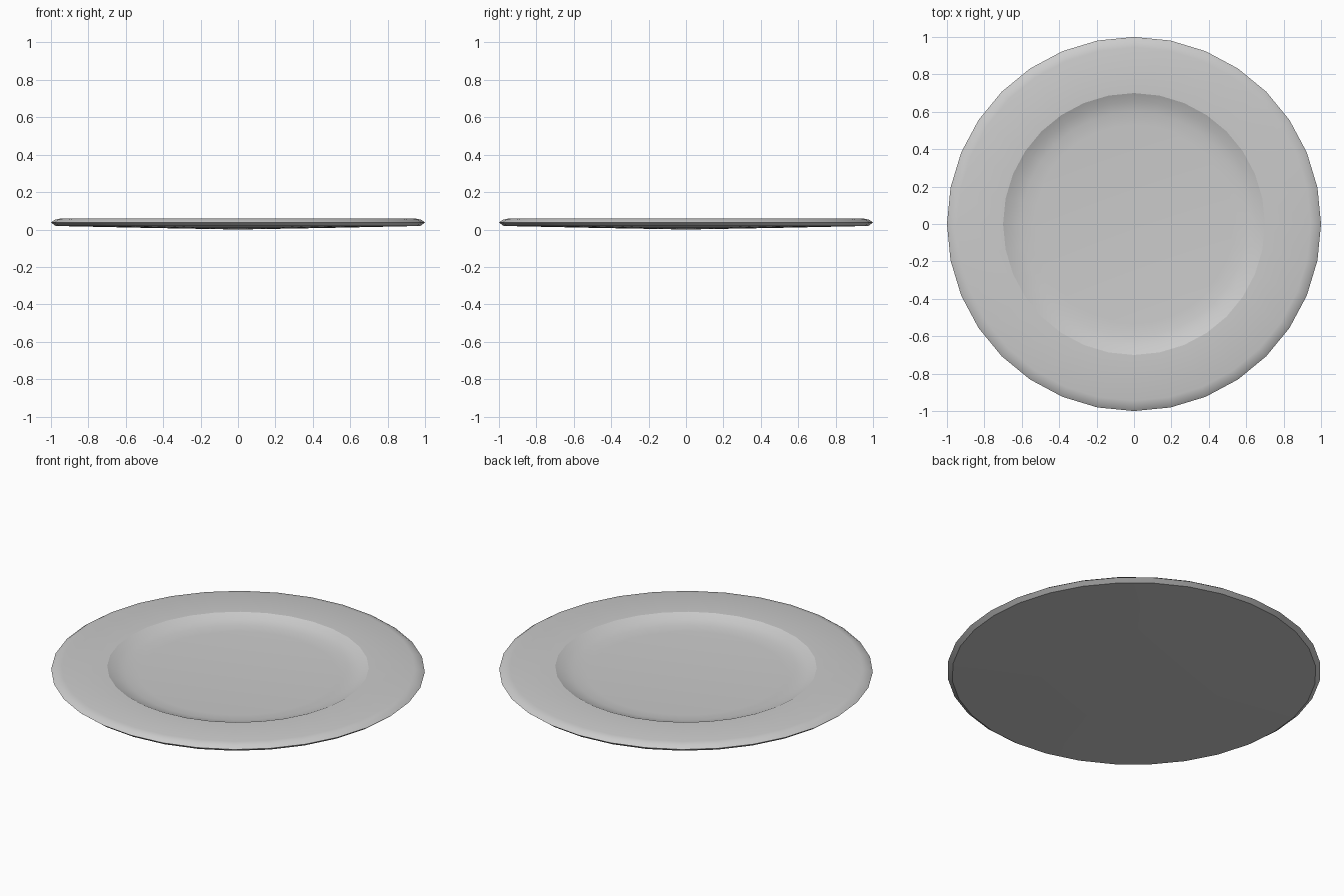
import bpy, bmesh, math

if "Cube" in bpy.data.objects:
    bpy.data.objects.remove(bpy.data.objects["Cube"])

SIDES = 32

# half cross-section (radius, height): underside, rounded rim, well, centre
profile = [
    (0.0, 0.0), (0.5, 0.009), (0.975, 0.019),
    (1.0, 0.038), (0.98, 0.052), (0.945, 0.06),
    (0.70, 0.059), (0.655, 0.038), (0.60, 0.026), (0.53, 0.021),
    (0.0, 0.021),
]

# plate turned around the z axis
bm = bmesh.new()
verts = [bm.verts.new((r, 0, z)) for r, z in profile]
edges = [bm.edges.new(pair) for pair in zip(verts, verts[1:])]
bmesh.ops.spin(bm, geom=verts + edges, cent=(0, 0, 0), axis=(0, 0, 1),
               angle=math.tau, steps=SIDES, use_merge=False)
bmesh.ops.remove_doubles(bm, verts=bm.verts, dist=0.0005)
bmesh.ops.recalc_face_normals(bm, faces=bm.faces)

mesh = bpy.data.meshes.new("plate")
bm.to_mesh(mesh)
bm.free()
plate = bpy.data.objects.new("plate", mesh)
bpy.context.collection.objects.link(plate)

# smooth surfaces, crisp lip and foot edges
bpy.context.view_layer.objects.active = plate
plate.select_set(True)
bpy.ops.object.shade_smooth_by_angle(angle=math.radians(24))
